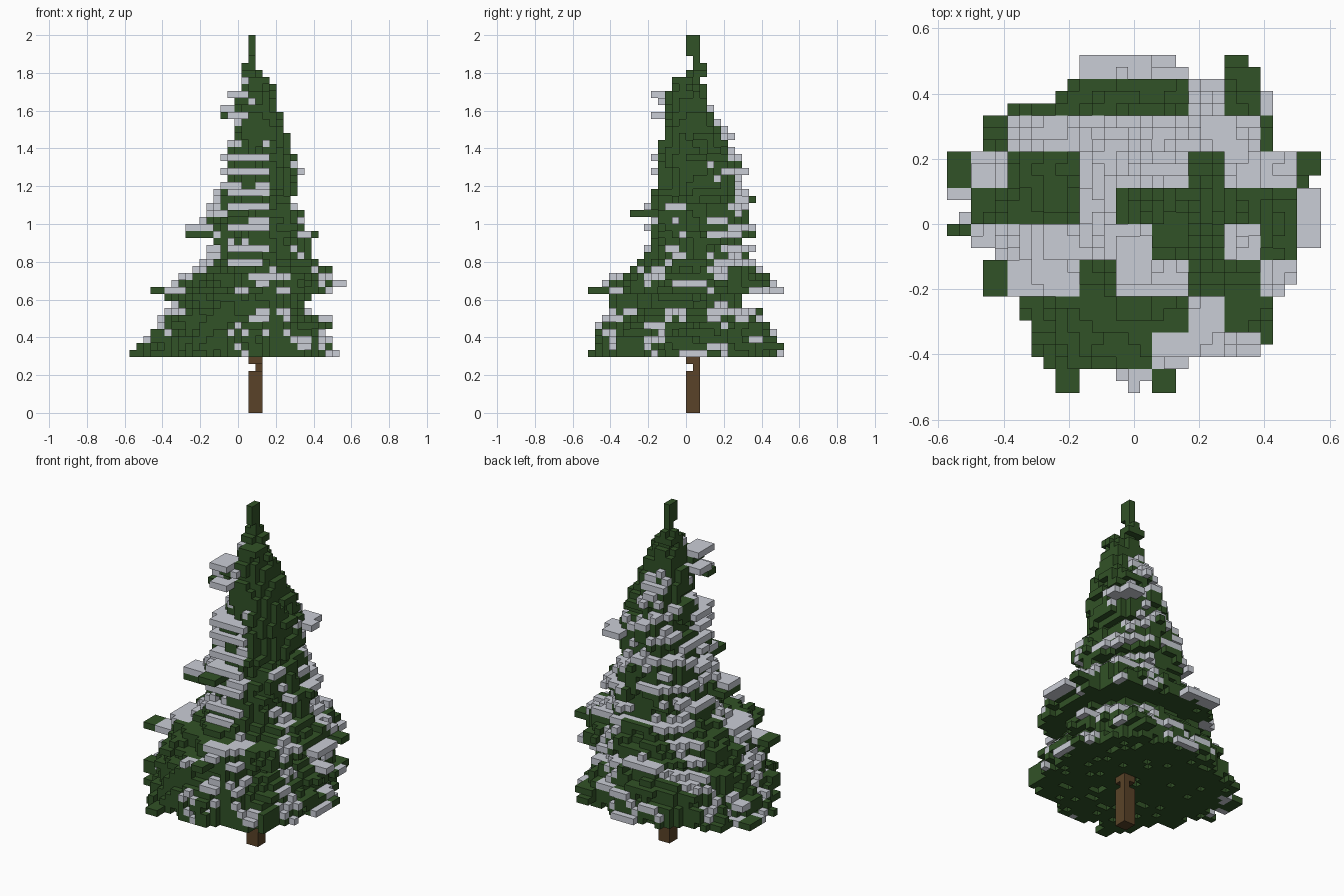
import bpy, bmesh, math, random
from mathutils import Vector, noise

old = bpy.data.objects.get("Cube")
if old:
    bpy.data.objects.remove(old, do_unlink=True)

random.seed(7)
V = 1 / 27           # edge length of one block
AX, AY = 2.5, 1.0    # trunk axis in block units


def material(name, rgb):
    m = bpy.data.materials.new(name)
    m.use_nodes = True
    m.diffuse_color = (*rgb, 1)
    bsdf = m.node_tree.nodes["Principled BSDF"]
    bsdf.inputs["Base Color"].default_value = (*rgb, 1)
    bsdf.inputs["Roughness"].default_value = 0.9
    return m


green = material("needle green", (0.031, 0.084, 0.020))
white = material("snow grey", (0.590, 0.612, 0.672))
brown = material("bark brown", (0.100, 0.055, 0.021))


def box(x0, x1, y0, y1, z0, z1):
    """All blocks in an inclusive index range."""
    return {(x, y, z) for x in range(x0, x1 + 1)
            for y in range(y0, y1 + 1) for z in range(z0, z1 + 1)}


# Crown outline: layer, then left, right, front and back limits in blocks
PROFILE = [
    (8, -14.5, 13.8, -13.2, 13.5), (10, -13.3, 13, -13, 13),
    (12, -11.5, 12.5, -12.5, 12), (14, -10.5, 10.5, -11.3, 10),
    (15, -9.5, 8.7, -11, 8), (16, -9.5, 9.7, -11, 8.2),
    (17, -9.8, 13.3, -12, 12.3), (19, -8.5, 13.5, -10.7, 11.5),
    (20, -6.5, 13, -7, 10), (22, -4.5, 10.5, -5.2, 9),
    (24, -3.5, 9.5, -4.8, 8.5), (25, -5, 10.5, -4.8, 9.5),
    (28, -4.7, 9.5, -4.8, 9), (30, -4, 8, -4, 8.8),
    (33, -1.7, 8.3, -3.6, 7.7), (36, -1.2, 8, -3.5, 7.5),
    (39, -1, 7.4, -3.3, 5.8), (42, -0.4, 6.3, -2.7, 4),
    (45, 0, 4.8, -2.5, 3), (47, 0.5, 4.4, -1.8, 2.5),
    (48, 0.6, 3.5, -0.2, 2.8),
]

# Snow patches on a coarse plan of 3 x 3 block cells, back row first
PLAN = ["....SSS.G..", ".SGGGGGSGS.", ".GSSSSSSSG.", "GSGGSSSGSSG",
        "SGGGSGGGGGS", "GSSSSSGGSGS", ".GSSGSSGGSG", "..GGGGGSGG.",
        "..GGGGSSSG.", "..GG.SG...."]

# Leftmost and rightmost block of each row of the plan, back row first
SPANS = [(-4, 9), (-4, 10), (-5, 11), (-6, 11), (-11, 11), (-12, 11),
         (-12, 11), (-12, 11), (-15, 15), (-15, 15), (-15, 14), (-15, 15),
         (-14, 15), (-14, 15), (-15, 15), (-13, 15), (-11, 13), (-12, 14),
         (-12, 14), (-12, 13), (-9, 11), (-9, 11), (-8, 11), (-8, 11),
         (-8, 10), (-8, 4), (-8, 3), (-6, 3)]


def cell(x, y):
    return PLAN[4 - y // 3][(x + 16) // 3]


def in_plan(x, y):
    lo, hi = SPANS[13 - y]
    return lo <= x <= hi and cell(x, y) != "."


def limits(z):
    for a, b in zip(PROFILE, PROFILE[1:]):
        if a[0] <= z <= b[0]:
            t = (z - a[0]) / (b[0] - a[0])
            return [p + (q - p) * t for p, q in zip(a[1:], b[1:])]


# Ragged crown, filled layer by layer
crown = set()
for z in range(8, 49):
    xl, xr, yf, yb = limits(z)
    for x in range(-14, 15):
        for y in range(-13, 13):
            dx, dy = x - AX, y + 0.5 - AY
            rx = xr - AX if dx > 0 else AX - xl
            ry = yb - AY if dy > 0 else AY - yf
            p = 2.7 if z < 11 or (dx > 0 and dy > 0) else 2.2
            d = ((abs(dx) / rx) ** p + (abs(dy) / ry) ** p) ** (1 / p)
            gap = (d - 1) * (rx + ry) / 2          # blocks outside the outline
            rough = 2.0 * noise.noise(Vector((x * 0.31, y * 0.31, z * 0.55)))
            amount = 1.0 if z < 40 else 0.5
            if (gap < amount * (rough + random.uniform(-0.6, 0.3)) - 0.1
                    and in_plan(x, y)):
                crown.add((x, y, z))

# Branch tips and ledges that stick out: x range, y range, layer
TIPS = [
    (-2, 1, -4, -3, 42), (-1, 1, -5, -5, 42), (-2, 0, -3, -1, 43),
    (-1, 1, -5, -2, 45), (0, 2, -4, -2, 44), (-2, 0, -3, -1, 36),
    (-2, 0, -3, -1, 34), (6, 8, 6, 8, 34), (8, 9, 5, 6, 34),
    (-1, 1, -8, -4, 28), (-7, -3, -3, 0, 25), (-7, -4, -3, -1, 26),
    (-12, -6, -6, -4, 17), (0, 3, -13, -11, 17), (0, 0, -14, -14, 17),
    (2, 3, -14, -14, 17), (12, 15, -2, 2, 18), (12, 15, 4, 5, 18),
    (-4, 1, 11, 13, 17), (9, 11, 8, 10, 17), (9, 10, 8, 10, 18),
    (-15, -12, 2, 5, 8), (-15, -13, -1, -1, 8), (-6, -5, -14, -12, 8),
    (8, 9, 11, 13, 9), (0, 3, 12, 13, 8), (11, 13, 3, 4, 13),
]
for x0, x1, y0, y1, z in TIPS:
    crown |= box(x0, x1, y0, y1, z, z)
for z in (23, 26, 29):
    crown |= box(-1, 4, -6, -4, z, z)
for z in (31, 34, 36):
    crown |= box(-1, 4, -5, -3, z, z)

# Spire
crown |= box(1, 2, 0, 2, 48, 48) | box(1, 2, 1, 1, 49, 49) | box(2, 2, 1, 2, 49, 49)
crown |= box(2, 2, 1, 1, 50, 50) | box(2, 2, 0, 1, 51, 53)

# Small gaps in the underside
crown = {c for c in sorted(crown)
         if c[2] > 8 or (c[0], c[1], 9) not in crown or random.random() > 0.1}

# Drop blocks that touch nothing else in the crown
SIDES = [Vector(s) for s in ((1, 0, 0), (-1, 0, 0), (0, 1, 0),
                             (0, -1, 0), (0, 0, 1), (0, 0, -1))]


def beside(c, s):
    return (c[0] + int(s.x), c[1] + int(s.y), c[2] + int(s.z))


crown = {c for c in crown if any(beside(c, s) in crown for s in SIDES)}

# Snow lies on every open block inside a snowy patch
snow = {(x, y, z) for x, y, z in crown
        if z < 48 and (x, y, z + 1) not in crown and cell(x, y) == "S"}

# Trunk with a notch below the crown
trunk = box(2, 3, 0, 1, 0, 5) | box(3, 3, 1, 1, 6, 6) | box(2, 3, 0, 1, 7, 7)
solid = crown | trunk


def build(name, cells, mat):
    """Mesh of the exposed block sides."""
    bm = bmesh.new()
    corners = {}

    def corner(p):
        key = tuple(round(v * 2) for v in p)
        if key not in corners:
            corners[key] = bm.verts.new(p * V)
        return corners[key]

    for c in sorted(cells):
        mid = Vector((c[0], c[1] + 0.5, c[2] + 0.5))
        for s in SIDES:
            if beside(c, s) in solid:
                continue
            u = Vector((s.y, s.z, s.x)) / 2
            w = s.cross(u)
            o = mid + s / 2
            bm.faces.new([corner(o + q) for q in (-u - w, u - w, u + w, w - u)])
    mesh = bpy.data.meshes.new(name)
    bm.to_mesh(mesh)
    bm.free()
    mesh.materials.append(mat)
    obj = bpy.data.objects.new(name, mesh)
    bpy.context.collection.objects.link(obj)


build("trunk", trunk, brown)
build("foliage", crown - snow, green)
build("snow_cover", snow, white)
